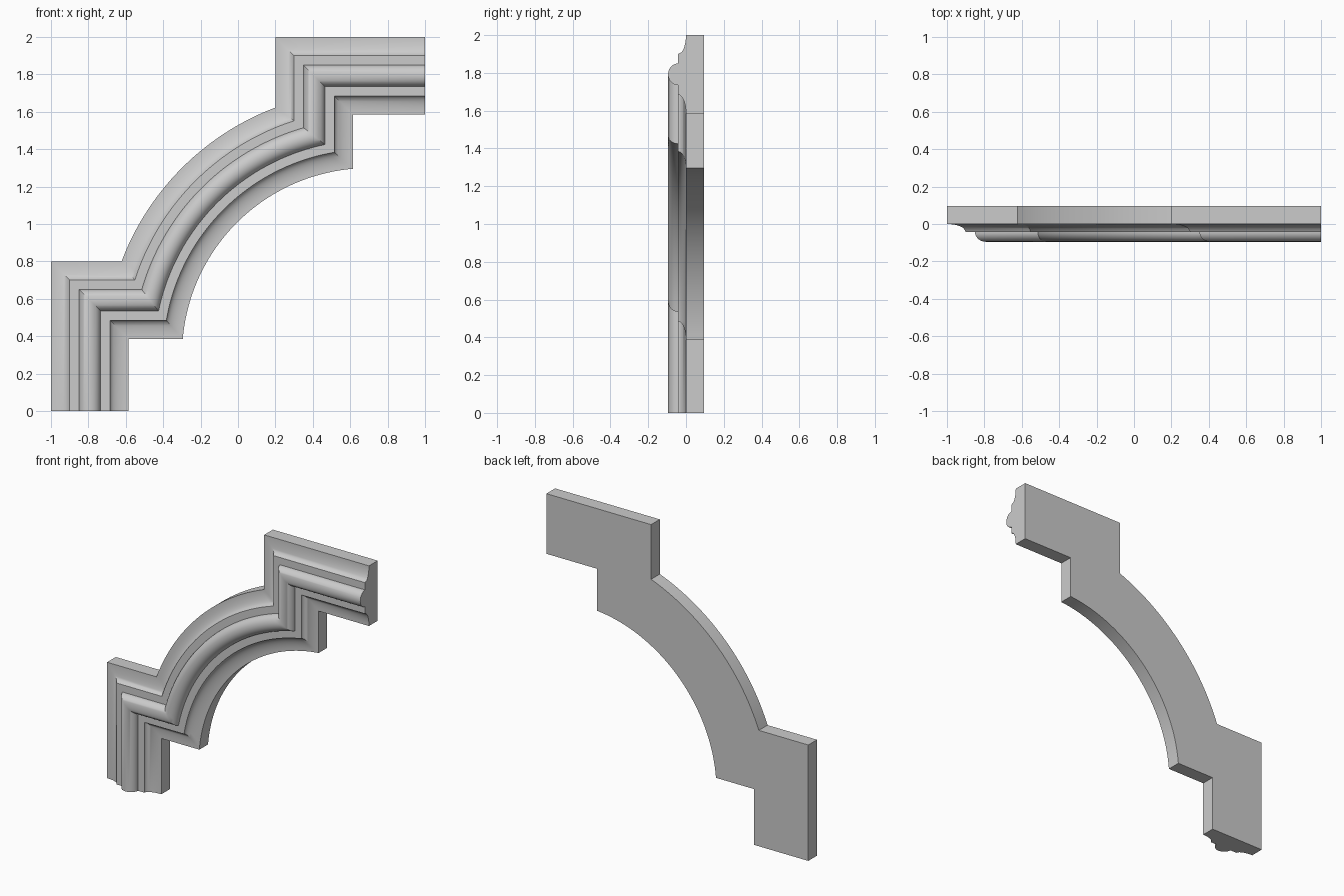
import bpy, bmesh
from math import sin, cos, asin, pi, sqrt

if "Cube" in bpy.data.objects:
    bpy.data.objects.remove(bpy.data.objects["Cube"])

W, R, CX, CZ = 0.415, 1.414, 0.7, 0.3   # moulding width, outer arc radius and centre
FRONT, BACK = 0.0, 0.095
STEP, HUMP = 0.042, 0.053               # fillet height, bead height
ARC_SEGS, N = 40, 10


def profile():
    """Closed section as (offset from outer edge, y)."""
    pts = [(0, BACK)]
    # outer cove
    pts += [(0.1 * i / N, FRONT - STEP * (1 - sqrt(1 - (i / N) ** 2)))
            for i in range(N)]
    pts.append((0.1, FRONT - STEP))
    # rounded bead between two flat fillets
    for i in range(2 * N + 1):
        a = pi * i / (2 * N)
        pts.append((0.2075 - 0.0575 * cos(a), FRONT - STEP - HUMP * sin(a)))
    # inner cove
    for i in range(N + 1):
        a = pi / 2 * i / N
        pts.append((0.415 - 0.1 * cos(a), FRONT - STEP * (1 - sin(a))))
    pts.append((W, BACK))
    return pts


def path(t):
    """Stepped path with a curved middle, moved inwards by t, as (x, z)."""
    r = R - t
    a0 = asin((0.5 - t) / r)
    pts = [(-1 + t, 0), (-1 + t, 0.8 - t)]
    for i in range(ARC_SEGS + 1):
        a = a0 + (pi / 2 - 2 * a0) * i / ARC_SEGS
        pts.append((CX - r * cos(a), CZ + r * sin(a)))
    return pts + [(0.2 + t, 2 - t), (1, 2 - t)]


# sweep the section along the mitred path
bm = bmesh.new()
rails = [[bm.verts.new((x, y, z)) for x, z in path(t)] for t, y in profile()]
count = len(rails)
for k in range(count):
    a, b = rails[k], rails[(k + 1) % count]
    for i in range(len(a) - 1):
        bm.faces.new((a[i], a[i + 1], b[i + 1], b[i]))
# flat ends
bm.faces.new([r[0] for r in rails])
bm.faces.new([r[-1] for r in reversed(rails)])
bmesh.ops.recalc_face_normals(bm, faces=bm.faces)

mesh = bpy.data.meshes.new("arched_corner_moulding")
bm.to_mesh(mesh)
bm.free()
obj = bpy.data.objects.new("arched_corner_moulding", mesh)
bpy.context.collection.objects.link(obj)
bpy.context.view_layer.objects.active = obj
obj.select_set(True)
bpy.ops.object.shade_smooth_by_angle(angle=pi / 6)
